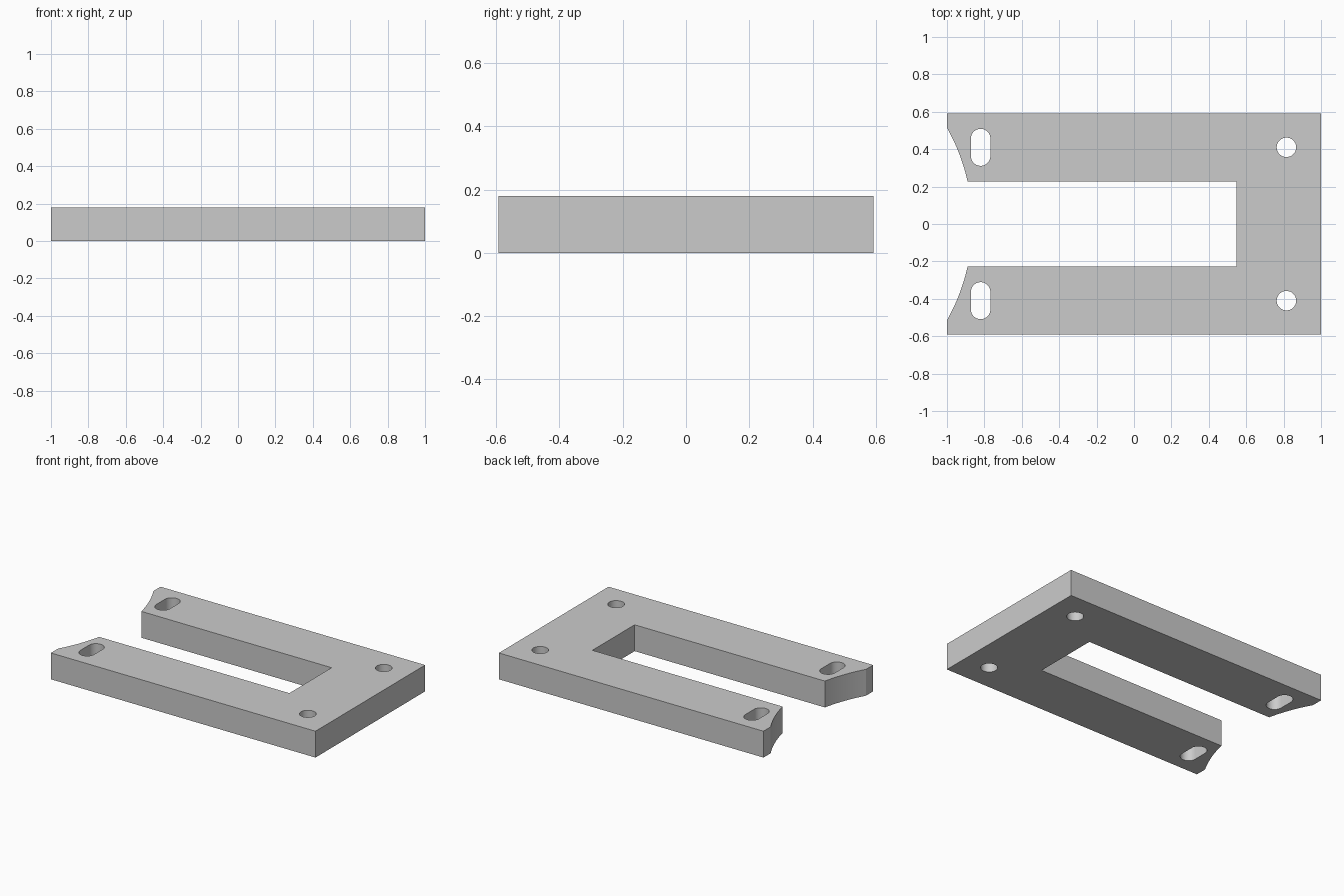
import bpy
import bmesh
from math import cos, sin, pi, sqrt, radians

cube = bpy.data.objects.get("Cube")
if cube:
    bpy.data.objects.remove(cube, do_unlink=True)

HEIGHT = 0.18
HALF_Y = 0.592       # half depth of the plate
SLOT_Y = 0.228       # half width of the central opening
SLOT_END = 0.548     # closed end of the opening
HOLE_Y, HOLE_R = 0.41, 0.052
ARC_X, ARC_R = -1.913, 1.048   # circle that scoops the arm tips

grey = bpy.data.materials.new("plain grey")
grey.use_nodes = True
color = (0.6, 0.6, 0.6, 1)
grey.diffuse_color = color
grey.node_tree.nodes["Principled BSDF"].inputs["Base Color"].default_value = color


def arm_outline(side, steps=16):
    """Outline of one arm, from the closed end around the scooped tip."""
    tip_y = sqrt(ARC_R ** 2 - (-1 - ARC_X) ** 2)
    pts = [(SLOT_END, side * SLOT_Y)]
    for i in range(steps + 1):
        y = SLOT_Y + (tip_y - SLOT_Y) * i / steps
        pts.append((ARC_X + sqrt(ARC_R ** 2 - y * y), side * y))
    return pts + [(-1, side * HALF_Y), (1, side * HALF_Y)]


def hole_outline(x, y, stretch=0, half=24):
    """Round hole, stretched along y into a slot when needed."""
    pts = []
    for sign in (1, -1):
        for i in range(half + 1 if stretch else half):
            a = pi * i / half
            pts.append((x + sign * HOLE_R * cos(a),
                        y + sign * (stretch + HOLE_R * sin(a))))
    return pts


# Flat profile: outer outline with round holes and slots
loops = [arm_outline(1) + arm_outline(-1)[::-1]]
for side in (1, -1):
    loops.append(hole_outline(0.815, side * HOLE_Y))
    loops.append(hole_outline(-0.82, side * HOLE_Y, 0.047))

bm = bmesh.new()
edges = []
for loop in loops:
    verts = [bm.verts.new((x, y, 0)) for x, y in loop]
    edges += [bm.edges.new((v, verts[i - 1])) for i, v in enumerate(verts)]
bmesh.ops.triangle_fill(bm, edges=edges, use_beauty=True, normal=(0, 0, 1))

# Raise the profile into a solid plate
grown = bmesh.ops.extrude_face_region(bm, geom=bm.faces[:], use_keep_orig=True)
top = [g for g in grown["geom"] if isinstance(g, bmesh.types.BMVert)]
bmesh.ops.translate(bm, verts=top, vec=(0, 0, HEIGHT))
bmesh.ops.recalc_face_normals(bm, faces=bm.faces[:])

mesh = bpy.data.meshes.new("mounting_plate")
bm.to_mesh(mesh)
bm.free()
mesh.materials.append(grey)
plate = bpy.data.objects.new("mounting_plate", mesh)
bpy.context.collection.objects.link(plate)

# Smooth hole walls and scooped tips, crisp edges elsewhere
bpy.ops.object.select_all(action='DESELECT')
plate.select_set(True)
bpy.context.view_layer.objects.active = plate
bpy.ops.object.shade_smooth_by_angle(angle=radians(20))
